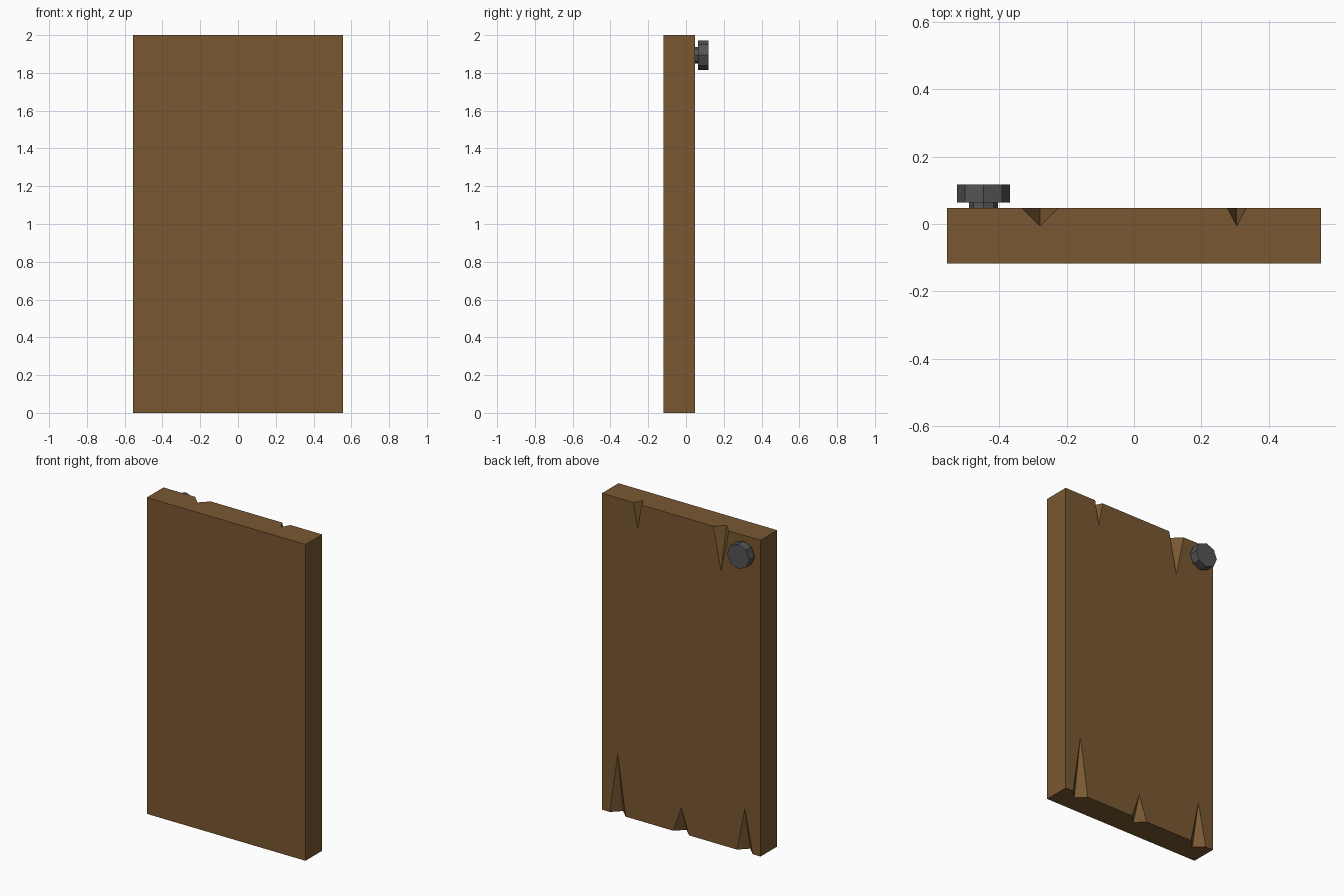
import bpy, bmesh, math
from mathutils import Vector

if "Cube" in bpy.data.objects:
    bpy.data.objects.remove(bpy.data.objects["Cube"])

HALF_W, FRONT, BACK, TOP = 0.555, -0.118, 0.048, 2.0
NOTCH_FLOOR = -0.006


def material(name, rgb):
    m = bpy.data.materials.new(name)
    m.diffuse_color = (*rgb, 1)
    m.use_nodes = True
    m.node_tree.nodes["Principled BSDF"].inputs["Base Color"].default_value = m.diffuse_color
    return m


wood = material("brown wood", (0.19, 0.098, 0.031))
iron = material("dark iron", (0.09, 0.09, 0.09))


def make_object(name, bm, mat):
    bmesh.ops.recalc_face_normals(bm, faces=bm.faces)
    mesh = bpy.data.meshes.new(name)
    bm.to_mesh(mesh)
    bm.free()
    mesh.materials.append(mat)
    ob = bpy.data.objects.new(name, mesh)
    bpy.context.collection.objects.link(ob)
    return ob


# Door slab
bm = bmesh.new()
bmesh.ops.create_cube(bm, size=1)
for v in bm.verts:
    v.co = (v.co.x * 2 * HALF_W,
            FRONT if v.co.y < 0 else BACK,
            TOP if v.co.z > 0 else 0)
slab = make_object("door_slab", bm, wood)


# V-shaped splits: a wedge whose valley runs from the tip to the slab edge
def cut_split(x, half_width, edge_z, tip_z):
    tip = Vector((x, BACK, tip_z))
    deep = Vector((x, NOTCH_FLOOR, edge_z))
    left = Vector((x - half_width, BACK, edge_z))
    right = Vector((x + half_width, BACK, edge_z))
    # extend past the slab surfaces so no cutter face is coplanar
    valley = (deep - tip) * 0.5
    points = [tip - valley, deep + valley,
              deep + 2 * (left - deep), deep + 2 * (right - deep)]
    bm = bmesh.new()
    for p in points:
        bm.verts.new(p)
    bmesh.ops.convex_hull(bm, input=bm.verts)
    cutter = make_object("split_cutter", bm, wood)
    cutter.hide_render = True
    mod = slab.modifiers.new("split", "BOOLEAN")
    mod.operation, mod.solver, mod.object = "DIFFERENCE", "EXACT", cutter
    bpy.context.view_layer.objects.active = slab
    bpy.ops.object.modifier_apply(modifier=mod.name)
    bpy.data.objects.remove(cutter)


for x, half_width, edge_z, tip_z in [
    (-0.279, 0.055, TOP, 1.73),
    (0.305, 0.028, TOP, 1.84),
    (0.444, 0.055, 0, 0.383),
    (0.0, 0.055, 0, 0.16),
    (-0.445, 0.055, 0, 0.274),
]:
    cut_split(x, half_width, edge_z, tip_z)


# Eight-sided knob and its stem, pointing out of the back
def octagon_prism(name, radius, y0, y1):
    bm = bmesh.new()
    ring = [bm.verts.new((-0.447 + radius * math.cos(i * math.pi / 4), y0,
                          1.894 + radius * math.sin(i * math.pi / 4)))
            for i in range(8)]
    face = bm.faces.new(ring)
    ext = bmesh.ops.extrude_face_region(bm, geom=[face], use_keep_orig=True)
    for v in ext["geom"]:
        if isinstance(v, bmesh.types.BMVert):
            v.co.y = y1
    return make_object(name, bm, iron)


octagon_prism("knob_stem", 0.043, BACK - 0.01, 0.07)
octagon_prism("knob_head", 0.078, 0.064, 0.118)
